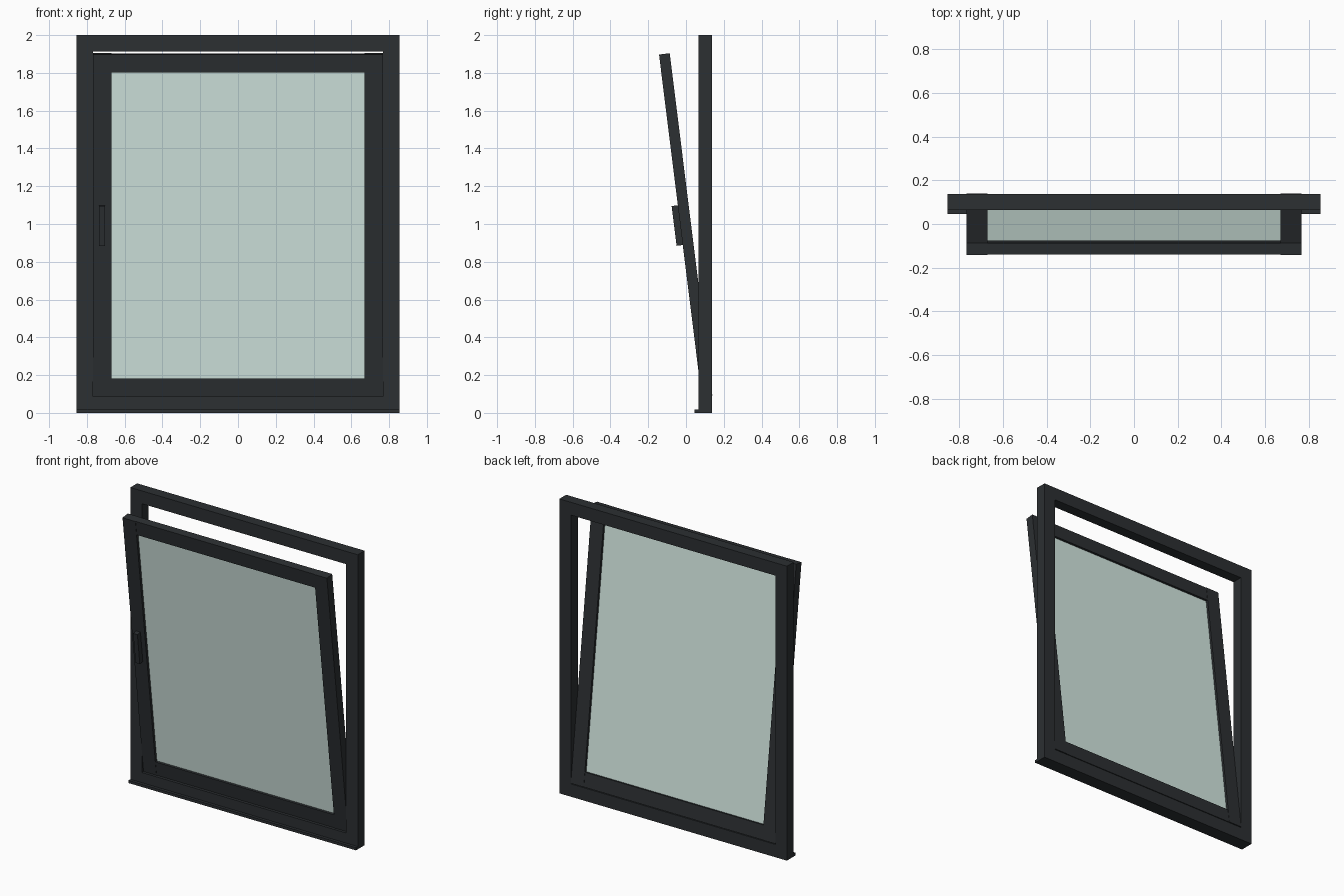
import bpy, bmesh, math
from mathutils import Matrix, Vector

if "Cube" in bpy.data.objects:
    bpy.data.objects.remove(bpy.data.objects["Cube"])


def material(name, color):
    m = bpy.data.materials.new(name)
    m.diffuse_color = color
    m.use_nodes = True
    m.node_tree.nodes["Principled BSDF"].inputs["Base Color"].default_value = m.diffuse_color
    return m


dark = material("dark_metal", (0.025, 0.029, 0.032, 1))
pane = material("tinted_glass", (0.67, 0.82, 0.77, 1))


def box(name, lo, hi, mat, world=Matrix()):
    """Box between two corners, placed by a world matrix."""
    lo, hi = Vector(lo), Vector(hi)
    mesh = bpy.data.meshes.new(name)
    bm = bmesh.new()
    bmesh.ops.create_cube(bm, size=1, matrix=Matrix.Translation((lo + hi) / 2)
                          @ Matrix.Diagonal((*(hi - lo), 1)))
    bm.to_mesh(mesh)
    bm.free()
    mesh.materials.append(mat)
    ob = bpy.data.objects.new(name, mesh)
    ob.matrix_world = world
    bpy.context.collection.objects.link(ob)
    return ob


def rectangle(name, hw, w, y0, y1, z0, z1, inset=0, world=Matrix()):
    """Two full-height stiles with two (slightly thinner) rails between them."""
    i, a, b = hw - w, y0 + inset, y1 - inset
    box(name + "_left_stile", (-hw, y0, z0), (-i, y1, z1), dark, world)
    box(name + "_right_stile", (i, y0, z0), (hw, y1, z1), dark, world)
    box(name + "_bottom_rail", (-i, a, z0), (i, b, z0 + w), dark, world)
    box(name + "_top_rail", (-i, a, z1 - w), (i, b, z1), dark, world)


# fixed outer frame and the sill lip in front of it
rectangle("frame", 0.855, 0.087, 0.065, 0.138, 0, 2)
box("sill", (-0.855, 0.045, 0), (0.855, 0.065, 0.018), dark)

# sash, tilted inward at the top
tilt = Matrix.Translation((0, 0.083, 0.085)) @ Matrix.Rotation(math.radians(7.1), 4, 'X')
L, T, W = 1.826, 0.057, 0.097
rectangle("sash", 0.768, W, 0, T, 0, L, 0.002, tilt)

# glass pane
box("glass", (-0.671, 0.017, W), (0.671, 0.041, L - W), pane, tilt)

# handle on the left stile
box("handle", (-0.735, -0.033, 0.81), (-0.703, 0, 1.022), dark, tilt)
